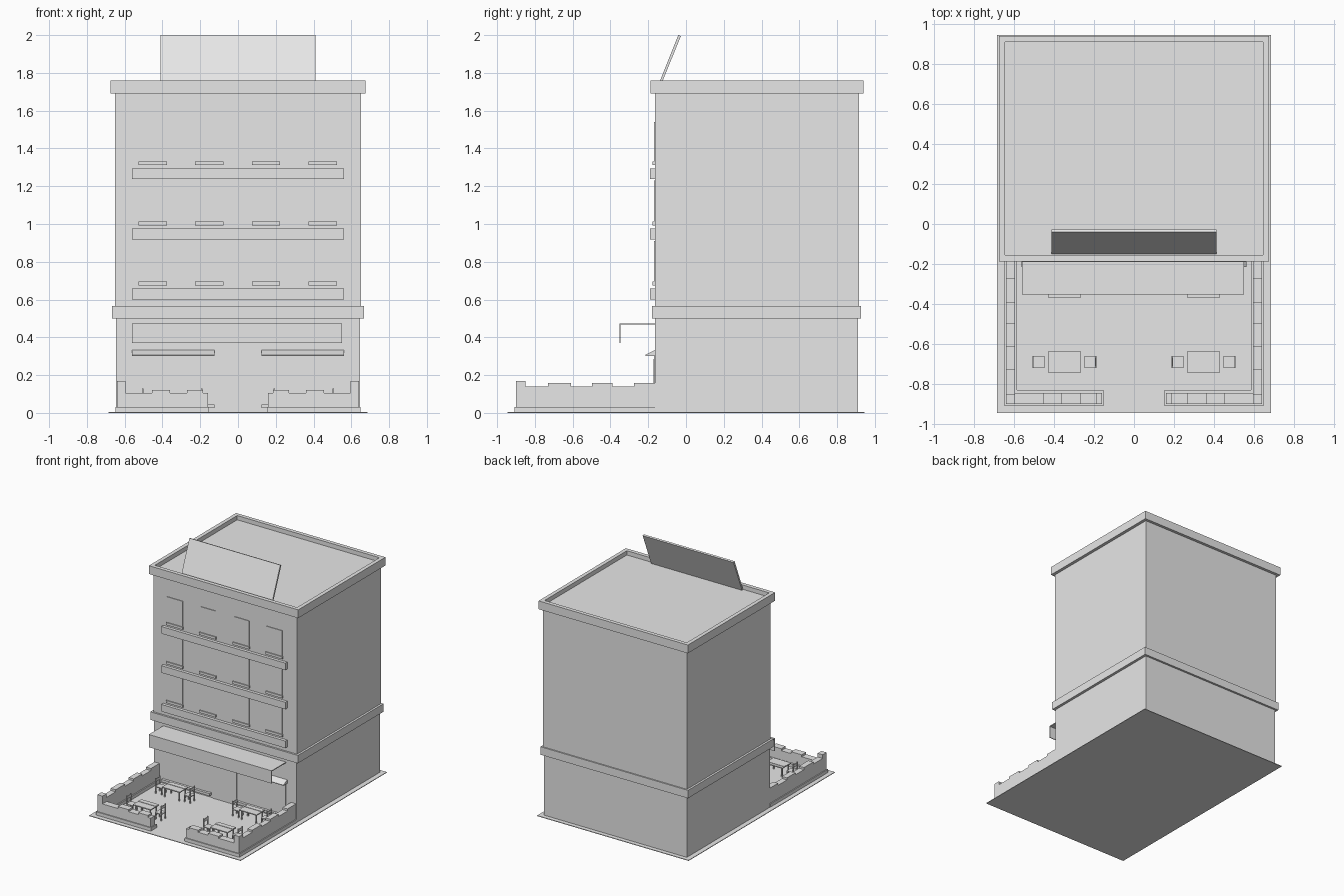
import bpy, bmesh
from mathutils import Matrix, Vector

cube = bpy.data.objects.get("Cube")
if cube:
    bpy.data.objects.remove(cube, do_unlink=True)

grey = bpy.data.materials.new("plain_grey")
grey.use_nodes = True
grey.diffuse_color = (0.8, 0.8, 0.8, 1)
grey.node_tree.nodes["Principled BSDF"].inputs["Base Color"].default_value = (0.8, 0.8, 0.8, 1)


def finish(name, bm):
    bmesh.ops.recalc_face_normals(bm, faces=bm.faces)
    mesh = bpy.data.meshes.new(name)
    bm.to_mesh(mesh)
    bm.free()
    mesh.materials.append(grey)
    obj = bpy.data.objects.new(name, mesh)
    bpy.context.collection.objects.link(obj)
    return obj


def add_box(bm, x, y, z):
    """Add a box given its (min, max) along each axis."""
    size = Matrix.Diagonal((x[1] - x[0], y[1] - y[0], z[1] - z[0], 1))
    centre = Matrix.Translation((sum(x) / 2, sum(y) / 2, sum(z) / 2))
    return bmesh.ops.create_cube(bm, size=1, matrix=centre @ size)


def box(name, x, y, z):
    bm = bmesh.new()
    add_box(bm, x, y, z)
    return finish(name, bm)


def prism(name, profile, place, extrude):
    """Extrude a flat 2D profile along a vector."""
    bm = bmesh.new()
    face = bm.faces.new([bm.verts.new(place(a, b)) for a, b in profile])
    out = bmesh.ops.extrude_face_region(bm, geom=[face])
    moved = [v for v in out["geom"] if isinstance(v, bmesh.types.BMVert)]
    bmesh.ops.translate(bm, verts=moved, vec=Vector(extrude))
    return finish(name, bm)


def sym(x):
    return (-x, x)


WALL = -0.165

# Ground and building blocks
box("ground_slab", sym(0.685), sym(0.945), (0, 0.005))
box("ground_floor", sym(0.645), (WALL, 0.91), (0.005, 0.51))
box("upper_floors", sym(0.65), (WALL, 0.917), (0.55, 1.70))
box("floor_band", sym(0.667), (-0.18, 0.927), (0.50, 0.565))

# Cornice with a sunken roof
bm = bmesh.new()
add_box(bm, sym(0.675), (-0.187, 0.94), (1.692, 1.76))
bm.faces.ensure_lookup_table()
top = max(bm.faces, key=lambda f: f.calc_center_median().z)
bmesh.ops.inset_region(bm, faces=[top], thickness=0.045)
sunk = bmesh.ops.extrude_face_region(bm, geom=[top])
bmesh.ops.delete(bm, geom=[top], context="FACES")
bmesh.ops.translate(bm, vec=(0, 0, -0.035),
                    verts=[v for v in sunk["geom"] if isinstance(v, bmesh.types.BMVert)])
finish("roof_cornice", bm)

# Leaning roof board
prism("roof_board", [(-0.151, 1.725), (-0.137, 1.725), (-0.027, 1.995), (-0.041, 2.0)],
      lambda a, b: (-0.411, a, b), (0.822, 0, 0))

# Ledges, windows and sills on each upper floor
for floor, (base, head) in enumerate([(0.60, 0.91), (0.917, 1.23), (1.237, 1.54)], 1):
    box(f"ledge_{floor}", sym(0.561), (-0.19, WALL), (base, base + 0.058))
    for col in range(4):
        x = -0.452 + col * 0.3
        box(f"window_{floor}_{col + 1}", (x - 0.07, x + 0.07), (-0.17, WALL), (base + 0.08, head))
        box(f"window_sill_{floor}_{col + 1}", (x - 0.075, x + 0.075), (-0.178, WALL),
            (base + 0.075, base + 0.095))

# Shop front
box("door", sym(0.105), (-0.171, WALL), (0.005, 0.285))
for side, s in (("left", 1), ("right", -1)):
    span = sorted((s * 0.125, s * 0.561))
    box(f"shop_window_{side}", sorted((s * 0.14, s * 0.55)), (-0.17, WALL), (0.04, 0.305))
    box(f"shop_sill_{side}", span, (-0.19, WALL), (0.025, 0.045))
    prism(f"shop_hood_{side}", [(WALL, 0.302), (-0.215, 0.302), (-0.215, 0.307), (WALL, 0.332)],
          lambda a, b: (span[0], a, b), (span[1] - span[0], 0, 0))

# Awning with a hanging valance
prism("awning", [(WALL, 0.474), (-0.352, 0.474), (-0.352, 0.37), (-0.346, 0.37),
                 (-0.346, 0.467), (WALL, 0.467)],
      lambda a, b: (-0.56, a, b), (1.11, 0, 0))


def stepped(steps, low):
    """Battlement outline from (start, end, height) runs."""
    outline = [(steps[0][0], low)]
    for a, b, h in steps:
        outline += [(a, h), (b, h)]
    return outline + [(steps[-1][1], low)]


# Terrace walls with stepped tops
side_cuts = [-0.85, -0.73, -0.61, -0.497, -0.39, -0.275, WALL]
side_steps = [(-0.9, -0.85, 0.17)] + [
    (a, b, 0.157 if i % 2 else 0.14) for i, (a, b) in enumerate(zip(side_cuts, side_cuts[1:]))]
front_cuts = [0.16, 0.185, 0.27, 0.36, 0.455, 0.545, 0.6]
front_steps = [(a, b, 0.122 if i in (1, 3) else 0.106)
               for i, (a, b) in enumerate(zip(front_cuts, front_cuts[1:]))]
for side, s in (("left", 1), ("right", -1)):
    prism(f"side_wall_{side}", stepped(side_steps, 0.03),
          lambda a, b: (s * 0.64, a, b), (-s * 0.045, 0, 0))
    prism(f"front_wall_{side}", stepped(front_steps, 0.03),
          lambda a, b: (s * a, -0.9, b), (0, 0.055, 0))
    box(f"side_plinth_{side}", sorted((s * 0.648, s * 0.585)), (-0.83, WALL), (0.005, 0.032))
    box(f"front_plinth_{side}", sorted((s * 0.648, s * 0.153)), (-0.908, -0.83), (0.005, 0.032))


def table(name, x, y):
    bm = bmesh.new()
    add_box(bm, (x - 0.08, x + 0.08), (y - 0.055, y + 0.055), (0.08, 0.088))
    add_box(bm, (x - 0.08, x + 0.08), (y + 0.01, y + 0.033), (0.088, 0.091))
    for dx in (-0.065, 0.065):
        for dy in (-0.04, 0.04):
            add_box(bm, (x + dx - 0.004, x + dx + 0.004), (y + dy - 0.004, y + dy + 0.004),
                    (0.005, 0.08))
    finish(name, bm)


def chair(name, x, y, out):
    """Chair with its back on the side given by out (-1 or 1)."""
    bm = bmesh.new()
    add_box(bm, (x - 0.03, x + 0.03), (y - 0.03, y + 0.03), (0.055, 0.062))
    for dx in (-1, 1):
        for dy in (-1, 1):
            cx, cy = x + dx * 0.026, y + dy * 0.026
            add_box(bm, (cx - 0.004, cx + 0.004), (cy - 0.004, cy + 0.004),
                    (0.005, 0.128 if dx == out else 0.056))
    back = x + out * 0.026
    add_box(bm, (back - 0.003, back + 0.003), (y - 0.03, y + 0.03), (0.1, 0.122))
    finish(name, bm)


# Terrace furniture
for row, y in (("front", -0.69), ("back", -0.315)):
    for side, s in (("left", 1), ("right", -1)):
        table(f"table_{row}_{side}", s * 0.348, y)
        for out in (-1, 1):
            place = "outer" if out == s else "inner"
            chair(f"chair_{row}_{side}_{place}", s * 0.348 + out * 0.13, y, out)
